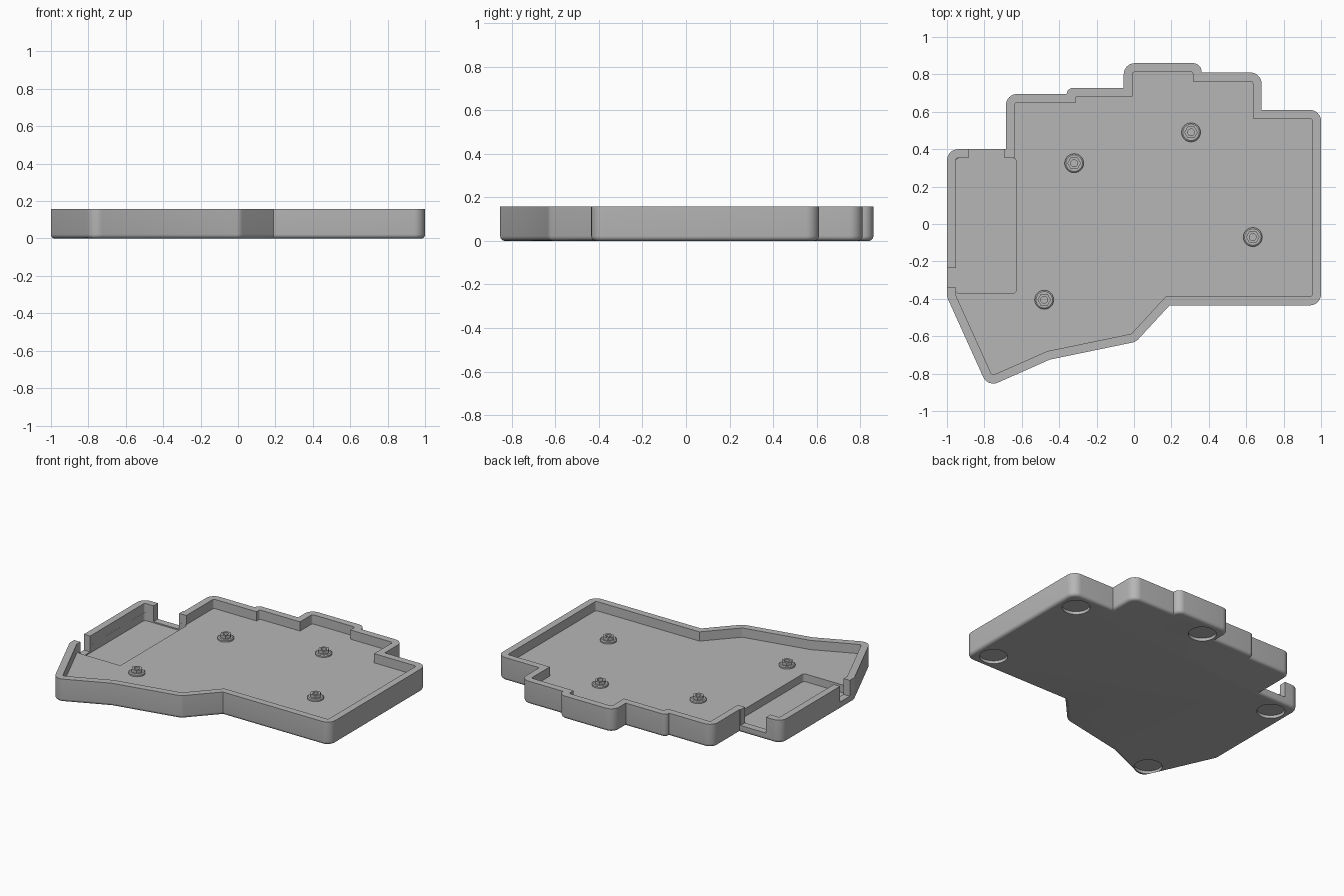
import bpy, bmesh, math
from mathutils import Vector

if "Cube" in bpy.data.objects:
    bpy.data.objects.remove(bpy.data.objects["Cube"])

HEIGHT, FLOOR, WALL, FILLET = 0.158, 0.095, 0.047, 0.022
POCKET, NOTCH = 0.042, 0.05

grey = bpy.data.materials.new("mid grey plastic")
grey.use_nodes = True
colour = (0.47, 0.47, 0.47, 1)
grey.diffuse_color = colour
grey.node_tree.nodes["Principled BSDF"].inputs["Base Color"].default_value = colour

# Case outline, counter-clockwise: x, y, corner radius
OUTLINE = [
    (1, -.435, .06), (1, .61, .06), (.682, .61, 0), (.682, .81, .06),
    (.362, .81, 0), (.362, .86, .048), (-.055, .86, .06), (-.055, .728, 0),
    (-.36, .728, .034), (-.36, .695, 0), (-.685, .695, .06), (-.685, .4, 0),
    (-1, .4, .06), (-1, -.39, .06), (-.782, -.872, .06), (-.45, -.725, 0),
    (.01, -.63, .06), (.19, -.435, 0)]


def rounded(corners, inset=0, steps=8):
    """Inset a polygon and round its corners, with a fixed point count."""
    pts = []
    n = len(corners)
    for i, (x, y, r) in enumerate(corners):
        p = Vector((x, y))
        a = (p - Vector(corners[i - 1][:2])).normalized()
        b = (Vector(corners[(i + 1) % n][:2]) - p).normalized()
        na, nb = Vector((-a.y, a.x)), Vector((-b.y, b.x))
        p = p + (na + nb) * inset / (1 + na.dot(nb))
        if r == 0:
            pts.append(p)
            continue
        r = max(r - inset, 0.012)
        centre = p + (na + nb) * r / (1 + na.dot(nb))
        turn = a.angle_signed(b)
        start = math.atan2(-na.y, -na.x)
        for k in range(steps + 1):
            t = start + abs(turn) * k / steps
            pts.append(centre + Vector((math.cos(t), math.sin(t))) * r)
    return pts


def loft(name, rings, smooth=True):
    """Skin a stack of (points, z) rings and cap both ends."""
    bm = bmesh.new()
    loops = [[bm.verts.new((p[0], p[1], z)) for p in pts] for pts, z in rings]
    n = len(loops[0])
    for low, high in zip(loops, loops[1:]):
        for i in range(n):
            j = (i + 1) % n
            bm.faces.new((low[i], low[j], high[j], high[i]))
    bm.faces.new(loops[0][::-1])
    bm.faces.new(loops[-1])
    bmesh.ops.recalc_face_normals(bm, faces=bm.faces)
    mesh = bpy.data.meshes.new(name)
    bm.to_mesh(mesh)
    bm.free()
    mesh.materials.append(grey)
    obj = bpy.data.objects.new(name, mesh)
    bpy.context.collection.objects.link(obj)
    if smooth:
        shade(obj)
    return obj


def shade(obj):
    bpy.ops.object.select_all(action='DESELECT')
    obj.select_set(True)
    bpy.context.view_layer.objects.active = obj
    bpy.ops.object.shade_smooth_by_angle(angle=math.radians(30))


def circle(x, y, r, sides=32):
    return [(x + r * math.cos(math.tau * k / sides),
             y + r * math.sin(math.tau * k / sides)) for k in range(sides)]


def hexagon(x, y, r, sides=24):
    pts = []
    for k in range(sides):
        t = math.tau * k / sides
        off = (t + 1e-6) % (math.pi / 3) - math.pi / 6
        d = r * math.cos(math.pi / 6) / math.cos(off)
        pts.append((x + d * math.cos(t), y + d * math.sin(t)))
    return pts


def block(x0, x1, y0, y1, r=0):
    return rounded([(x0, y0, r), (x1, y0, r), (x1, y1, r), (x0, y1, r)], 0, 4)


# Tray: filleted underside, outer wall, rim, inner wall and floor
rings = []
for k in range(6):
    t = math.pi / 2 * k / 5
    rings.append((rounded(OUTLINE, FILLET * (1 - math.sin(t))),
                  FILLET * (1 - math.cos(t))))
rings += [(rounded(OUTLINE), HEIGHT), (rounded(OUTLINE, WALL), HEIGHT),
          (rounded(OUTLINE, WALL), FLOOR)]
tray = loft("case_tray", rings, smooth=False)

# Cutters: side pocket, two cable notches, five foot recesses
cuts = [(block(-.9525, -.63, -.37, .3525, .018), POCKET, .3),
        (block(-.885, -.692, .345, .45), NOTCH, .3),
        (block(-1.05, -.945, -.34, -.235), NOTCH, .3)]
for x, y in [(.875, .485), (.065, .735), (.875, -.31), (-.735, -.74), (-.875, .275)]:
    cuts.append((circle(x, y, .087), -.05, .02))

bpy.context.view_layer.objects.active = tray
for pts, low, high in cuts:
    cutter = loft("cutter", [(pts, low), (pts, high)], smooth=False)
    cutter.hide_render = True
    mod = tray.modifiers.new("cut", 'BOOLEAN')
    mod.operation = 'DIFFERENCE'
    mod.solver = 'EXACT'
    mod.object = cutter
    bpy.context.view_layer.objects.active = tray
    bpy.ops.object.modifier_apply(modifier=mod.name)
    bpy.data.objects.remove(cutter)
shade(tray)

# Standoffs: round boss with a raised, bored hex insert
for i, (x, y) in enumerate([(.635, -.07), (.305, .49), (-.32, .325), (-.48, -.405)], 1):
    loft(f"standoff_boss_{i}", [
        (circle(x, y, .051), FLOOR - .005), (circle(x, y, .051), FLOOR + .01),
        (circle(x, y, .044), FLOOR + .015)])
    loft(f"standoff_insert_{i}", [
        (hexagon(x, y, .036), FLOOR), (hexagon(x, y, .036), FLOOR + .035),
        (circle(x, y, .018, 24), FLOOR + .035), (circle(x, y, .018, 24), FLOOR + .016)])
